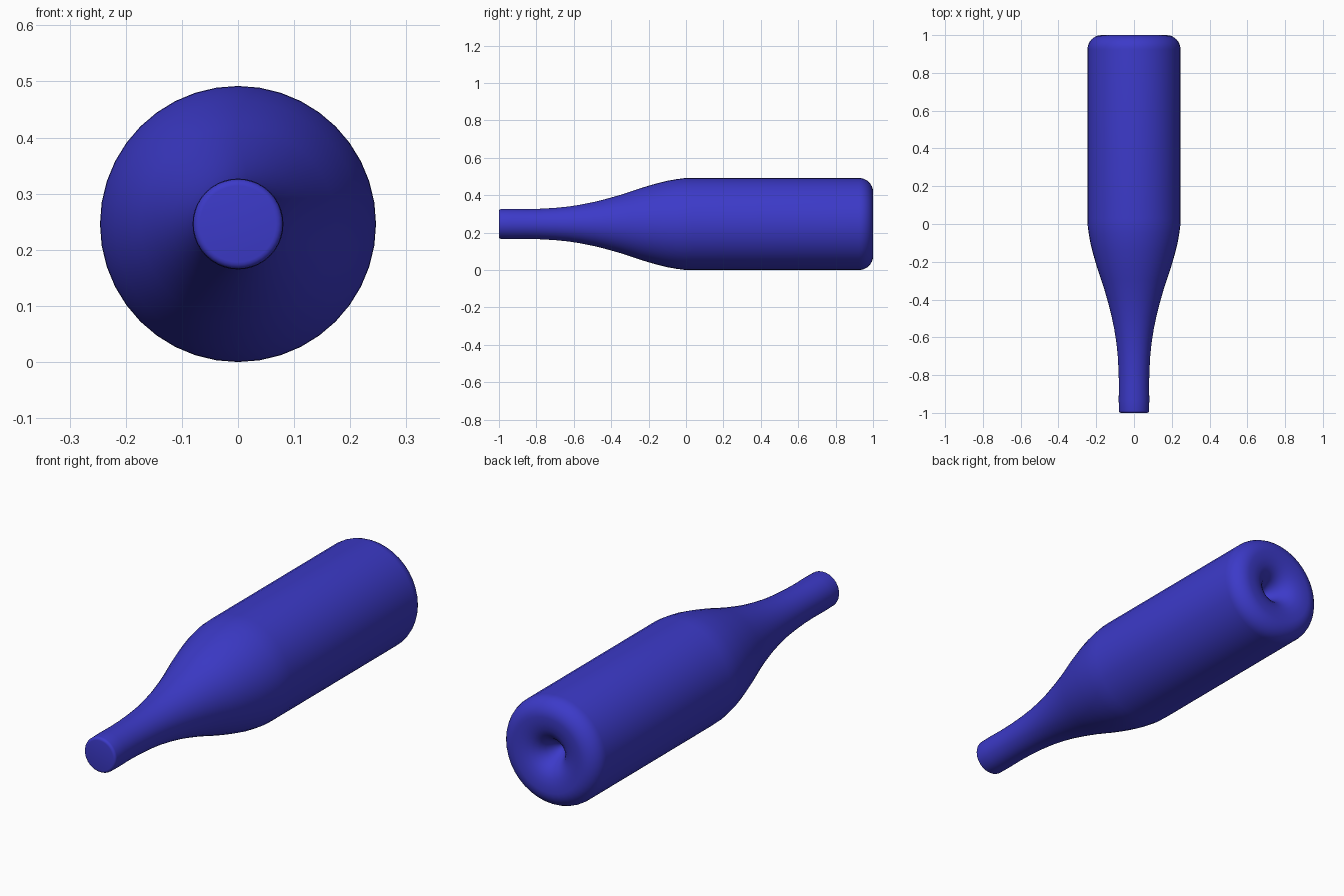
import bpy, bmesh, math
from mathutils import Vector, Matrix

if "Cube" in bpy.data.objects:
    bpy.data.objects.remove(bpy.data.objects["Cube"], do_unlink=True)

SEGMENTS = 40
RADIUS = 0.246

# Single blue material
blue = bpy.data.materials.new("deep blue glass")
blue.use_nodes = True
colour = (0.045, 0.042, 0.58, 1.0)
blue.diffuse_color = colour
blue.node_tree.nodes["Principled BSDF"].inputs["Base Color"].default_value = colour


def arc(centre_r, centre_y, size, start, end, steps):
    """Rounded corner as (radius, y) points, angles in degrees."""
    points = []
    for i in range(steps + 1):
        a = math.radians(start + (end - start) * i / steps)
        points.append((centre_r + size * math.cos(a), centre_y + size * math.sin(a)))
    return points


# Profile from the mouth to the tip of the punt, as (radius, y)
mouth = [(0, -1)] + arc(0.068, -0.988, 0.012, -90, 0, 4)
neck = [(0.081, -0.93), (0.080, -0.85), (0.0815, -0.78), (0.086, -0.70),
        (0.093, -0.63), (0.104, -0.56), (0.118, -0.49), (0.136, -0.42),
        (0.156, -0.35), (0.174, -0.295)]
shoulder = [(0.191, -0.245), (0.206, -0.195), (0.220, -0.145),
            (0.232, -0.095), (0.240, -0.048), (RADIUS - 0.001, -0.01), (RADIUS, 0.03)]
heel = arc(RADIUS - 0.075, 0.925, 0.075, 0, 90, 8)
punt = [(0.14, 0.998), (0.11, 0.992), (0.085, 0.98), (0.065, 0.963),
        (0.050, 0.942), (0.037, 0.918), (0.022, 0.897), (0.010, 0.886), (0, 0.883)]
profile = mouth + neck + shoulder + heel + punt

# Spin the profile around the long axis
bm = bmesh.new()
verts = [bm.verts.new((0, y, r)) for r, y in profile]
edges = [bm.edges.new(pair) for pair in zip(verts, verts[1:])]
bmesh.ops.spin(bm, geom=verts + edges, cent=Vector((0, 0, 0)), axis=Vector((0, 1, 0)),
               angle=math.tau, steps=SEGMENTS, use_merge=False)
bmesh.ops.remove_doubles(bm, verts=bm.verts, dist=0.0002)
bmesh.ops.recalc_face_normals(bm, faces=bm.faces)
bmesh.ops.transform(bm, matrix=Matrix.Translation((0, 0, RADIUS)), verts=bm.verts)

mesh = bpy.data.meshes.new("bottle")
bm.to_mesh(mesh)
bm.free()
mesh.materials.append(blue)
bottle = bpy.data.objects.new("bottle", mesh)
bpy.context.collection.objects.link(bottle)

# Smooth shading
bpy.ops.object.select_all(action='DESELECT')
bottle.select_set(True)
bpy.context.view_layer.objects.active = bottle
bpy.ops.object.shade_smooth_by_angle(angle=math.radians(40))
